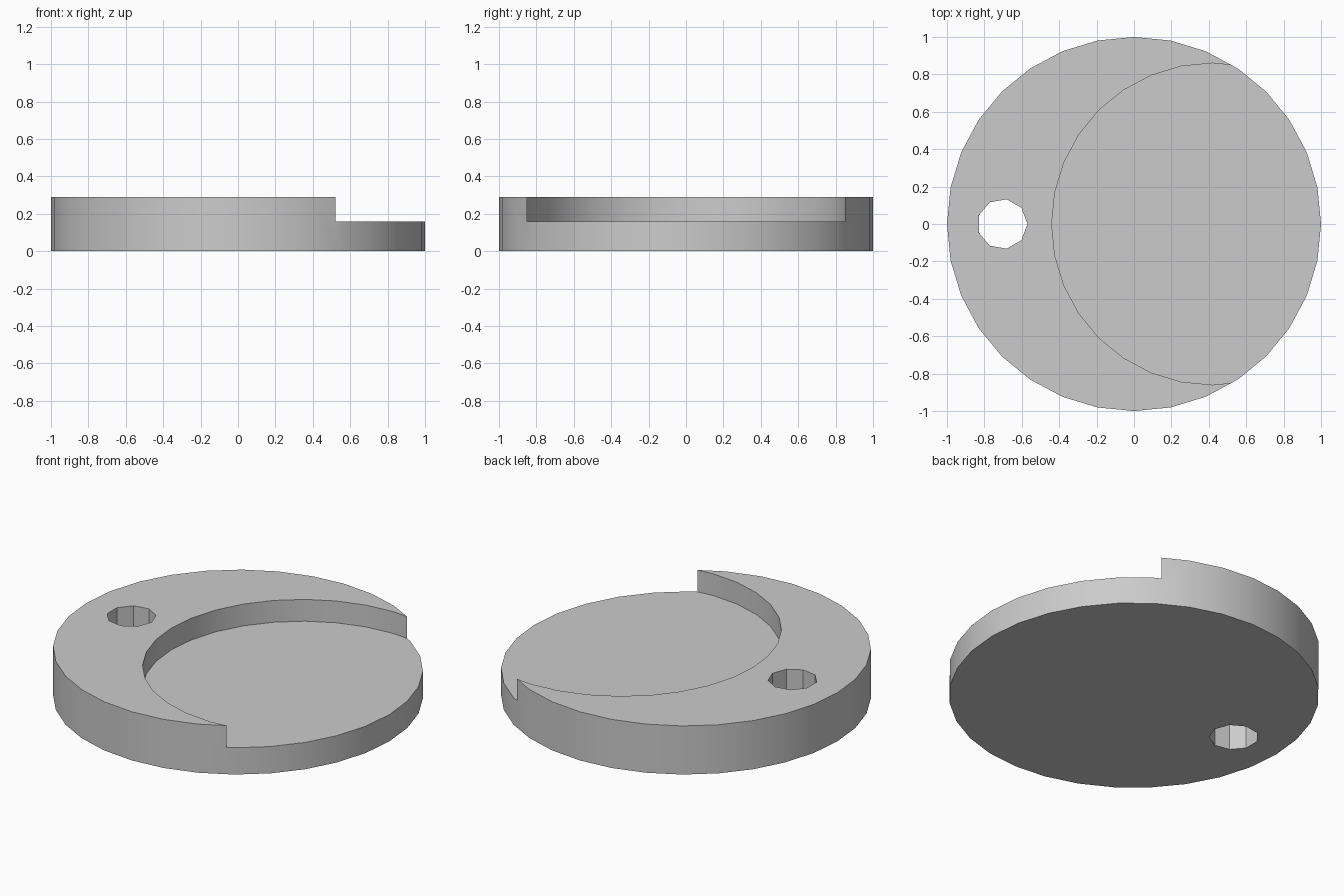
import bpy

cube = bpy.data.objects.get("Cube")
if cube:
    bpy.data.objects.remove(cube, do_unlink=True)

HEIGHT, FLOOR = 0.29, 0.16

grey = bpy.data.materials.new("light_grey")
grey.use_nodes = True
COLOUR = (0.6, 0.6, 0.6, 1)
grey.diffuse_color = COLOUR
grey.node_tree.nodes["Principled BSDF"].inputs["Base Color"].default_value = COLOUR


def cylinder(name, sides, radius, x, bottom, top, turn=0.0):
    """Upright cylinder between two heights."""
    bpy.ops.mesh.primitive_cylinder_add(
        vertices=sides, radius=radius, depth=top - bottom,
        location=(x, 0, (bottom + top) / 2), rotation=(0, 0, turn))
    obj = bpy.context.object
    obj.name = name
    obj.data.materials.append(grey)
    return obj


def cut(target, cutter):
    """Subtract the cutter and remove it."""
    mod = target.modifiers.new("cut", 'BOOLEAN')
    mod.operation = 'DIFFERENCE'
    mod.solver = 'EXACT'
    mod.object = cutter
    bpy.context.view_layer.objects.active = target
    bpy.ops.object.modifier_apply(modifier=mod.name)
    bpy.data.objects.remove(cutter, do_unlink=True)


# Disc body
disc = cylinder("disc", 32, 1.0, 0, 0, HEIGHT)

# Off-centre round recess, open at the right edge
cut(disc, cylinder("recess_cutter", 32, 0.86, 0.42, FLOOR, HEIGHT + 0.2))

# Nine-sided hole through the thick side, one corner pointing to +x
QUARTER_TURN = -1.5707963
cut(disc, cylinder("hole_cutter", 9, 0.134, -0.704, -0.2, HEIGHT + 0.2, QUARTER_TURN))

# Smooth round walls, sharp rims and hole facets
bpy.ops.object.select_all(action='DESELECT')
disc.select_set(True)
bpy.context.view_layer.objects.active = disc
bpy.ops.object.shade_smooth_by_angle()
